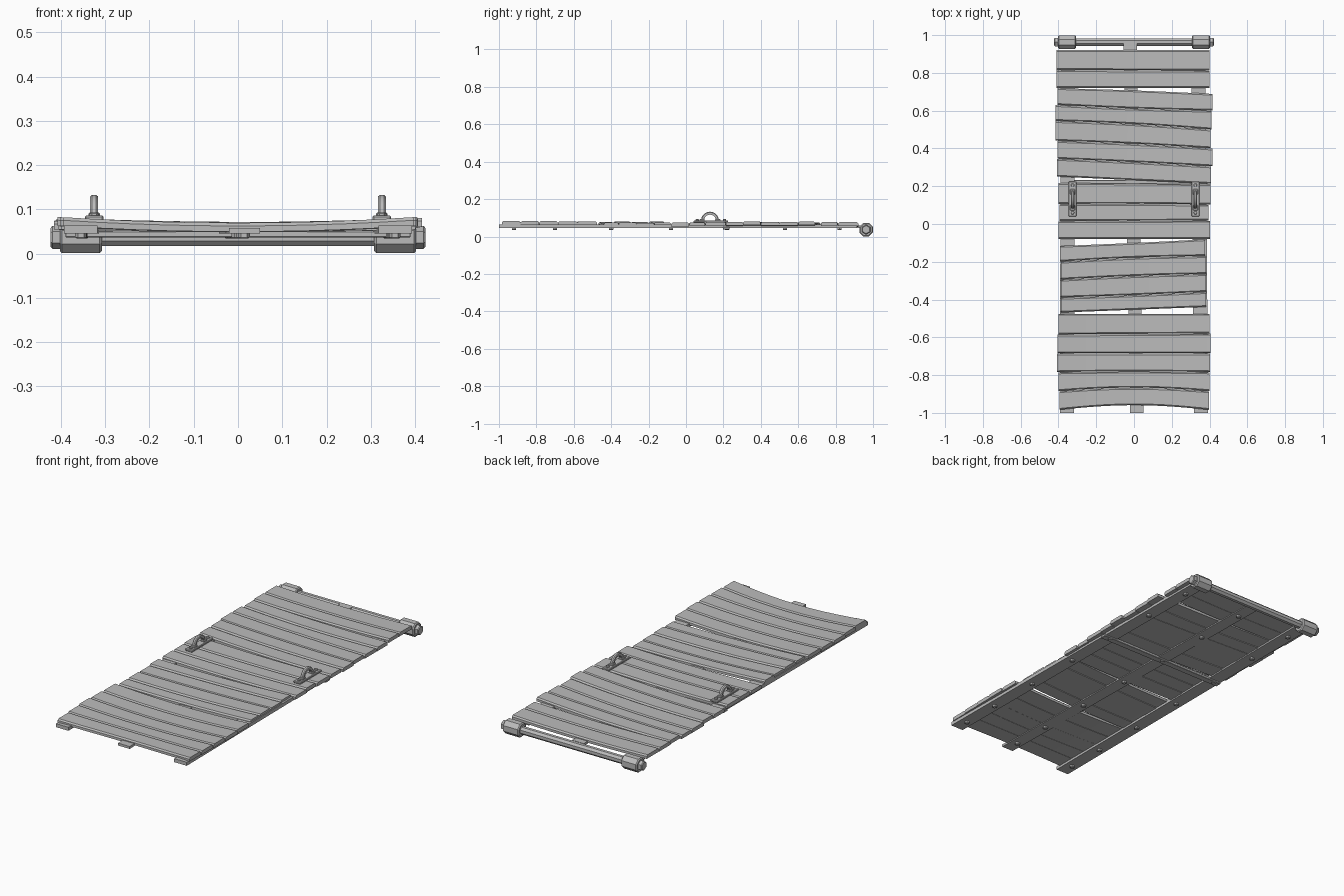
import bpy, bmesh, math, random
from mathutils import Matrix, Vector

random.seed(4)
if "Cube" in bpy.data.objects:
    bpy.data.objects.remove(bpy.data.objects["Cube"])

grey = bpy.data.materials.new("plain_grey")
grey.use_nodes = True
COLOUR = (0.5, 0.5, 0.5, 1)
grey.diffuse_color = COLOUR
grey.node_tree.nodes["Principled BSDF"].inputs["Base Color"].default_value = COLOUR


def finish(bm, name, smooth=False):
    bmesh.ops.recalc_face_normals(bm, faces=bm.faces)
    mesh = bpy.data.meshes.new(name)
    bm.to_mesh(mesh)
    bm.free()
    mesh.materials.append(grey)
    ob = bpy.data.objects.new(name, mesh)
    bpy.context.collection.objects.link(ob)
    if smooth:
        bpy.ops.object.select_all(action='DESELECT')
        ob.select_set(True)
        bpy.context.view_layer.objects.active = ob
        bpy.ops.object.shade_smooth_by_angle(angle=math.radians(25))
    return ob


def loft(sections, name, smooth=False, closed_ends=True):
    """Skin a row of equal closed sections."""
    bm = bmesh.new()
    rings = [[bm.verts.new(p) for p in s] for s in sections]
    n = len(rings[0])
    for a, b in zip(rings, rings[1:]):
        for i in range(n):
            j = (i + 1) % n
            bm.faces.new((a[i], a[j], b[j], b[i]))
    bm.faces.new(rings[0])
    bm.faces.new(rings[-1])
    return finish(bm, name, smooth)


def box(name, centre, size, bevel=0.0):
    bm = bmesh.new()
    bmesh.ops.create_cube(bm, size=1, matrix=Matrix.Translation(centre) @ Matrix.Diagonal((*size, 1)))
    if bevel:
        bmesh.ops.bevel(bm, geom=bm.edges[:], offset=bevel, segments=1, affect='EDGES')
    return finish(bm, name)


def cylinder(name, centre, radius, depth, sides, axis='Z', bevel=0.0):
    bm = bmesh.new()
    turn = Matrix.Rotation(math.pi / 2, 4, 'Y') if axis == 'X' else Matrix()
    spin = Matrix.Rotation(math.pi / sides, 4, 'Z')
    bmesh.ops.create_cone(bm, cap_ends=True, segments=sides, radius1=radius, radius2=radius,
                          depth=depth, matrix=Matrix.Translation(centre) @ turn @ spin)
    if bevel:
        rims = [e for e in bm.edges if any(len(f.verts) == sides for f in e.link_faces)]
        bmesh.ops.bevel(bm, geom=rims, offset=bevel, segments=1, affect='EDGES')
    return finish(bm, name)


# Sagging planks: each group shares slanted, gently wavy seams
def planks(group, x0, x1, left, right, top, sag, arcs, roll=0.0):
    def seam(i, x):
        t = (x - x0) / (x1 - x0)
        return left[i] + (right[i] - left[i]) * t + arcs[i] * math.sin(math.pi * t)

    for i in range(len(left) - 1):
        a = x0 + random.uniform(-0.008, 0.006)
        b = x1 + random.uniform(-0.006, 0.008)
        lift = random.uniform(-0.002, 0.002)
        sections = []
        for k in range(11):
            x = a + (b - a) * k / 10
            hi, lo = seam(i, x) - 0.001, seam(i + 1, x) + 0.001
            z = top + lift - sag * (1 - (x / 0.4) ** 2) + roll * x
            c, th = 0.007, 0.02
            sections.append([(x, lo, z - th), (x, lo, z - c), (x, lo + c, z),
                             (x, hi - c, z), (x, hi, z - c), (x, hi, z - th)])
        loft(sections, f"{group}_plank_{i + 1}", True)


planks("back", -0.405, 0.405, [0.922, 0.815, 0.72], [0.922, 0.812, 0.72],
       0.077, 0.007, [0, 0, 0])
planks("upper_slanted", -0.41, 0.41, [0.72, 0.63, 0.545, 0.44, 0.345, 0.25],
       [0.69, 0.6, 0.5, 0.4, 0.305, 0.212], 0.077, 0.007,
       [0.003, -0.004, 0.006, 0.004, 0.002, 0], 0.005)
planks("middle", -0.4, 0.4, [0.218, 0.105, 0.015, -0.08], [0.212, 0.102, 0.018, -0.08],
       0.076, 0.006, [0, 0.003, 0, 0])
planks("lower_slanted", -0.39, 0.38, [-0.115, -0.2, -0.295, -0.39, -0.47],
       [-0.08, -0.17, -0.265, -0.36, -0.44], 0.077, 0.007,
       [-0.002, 0.006, 0.004, -0.002, 0], -0.005)
planks("front", -0.4, 0.4, [-0.475, -0.585, -0.685, -0.785, -0.885, -0.985],
       [-0.475, -0.58, -0.685, -0.785, -0.885, -0.985], 0.083, 0.013,
       [0, 0, 0, 0.004, 0.018, 0.025])

# Lengthwise rails beneath, with their rivets
RIVETS = (-0.92, -0.7, -0.4, -0.08, 0.22, 0.53, 0.82)
for name, xf, xb, w, back in (("right_rail", -0.355, -0.35, 0.075, 0.915),
                              ("centre_rail", 0.015, -0.02, 0.07, 0.955),
                              ("left_rail", 0.355, 0.34, 0.075, 0.915)):
    cuts = 8
    secs = []
    for k in range(cuts + 1):
        t = k / cuts
        x, y = xf + (xb - xf) * t, -1 + (back + 1) * t
        zt = 0.064 if name != "centre_rail" else 0.058
        secs.append([(x - w / 2, y, 0.045), (x + w / 2, y, 0.045),
                     (x + w / 2, y, zt), (x - w / 2, y, zt)])
    loft(secs, name)
    for y in RIVETS:
        x = xf + (xb - xf) * (y + 1) / (back + 1)
        cylinder(f"{name}_rivet", (x, y, 0.041), 0.013, 0.014, 6, bevel=0.003)

# Cross brace beneath the loops
box("cross_brace", (0, 0.215, 0.044), (0.78, 0.035, 0.014), 0.002)

# Hinge rod with collars and end nuts
HY, HZ = 0.963, 0.037
cylinder("hinge_rod", (0, HY, HZ), 0.021, 0.82, 8, 'X')
for side, s in (("left", 1), ("right", -1)):
    cylinder(f"{side}_hinge_collar", (s * 0.355, HY, HZ), 0.039, 0.095, 8, 'X', 0.005)
    cylinder(f"{side}_hinge_nut", (s * 0.41, HY, HZ), 0.026, 0.026, 6, 'X', 0.004)

# Loop brackets: plate, bolts and half ring
for side, s in (("left", 1), ("right", -1)):
    x = s * 0.325
    box(f"{side}_loop_plate", (x, 0.133, 0.08), (0.042, 0.185, 0.012), 0.003)
    for y in (0.06, 0.206):
        cylinder(f"{side}_loop_bolt", (x, y, 0.088), 0.01, 0.01, 6, bevel=0.002)
    arch = []
    for k in range(11):
        a = math.pi * k / 10
        ring = []
        for r, dx in ((0.032, -1), (0.032, 1), (0.044, 1), (0.048, 0.5), (0.048, -0.5), (0.044, -1)):
            ring.append((x + dx * 0.009, 0.128 + r * math.cos(a), 0.085 + r * math.sin(a)))
        arch.append(ring)
    loft(arch, f"{side}_loop", True)
    for d in (-1, 1):
        box(f"{side}_loop_foot", (x, 0.128 + d * 0.042, 0.087), (0.026, 0.028, 0.012), 0.003)
